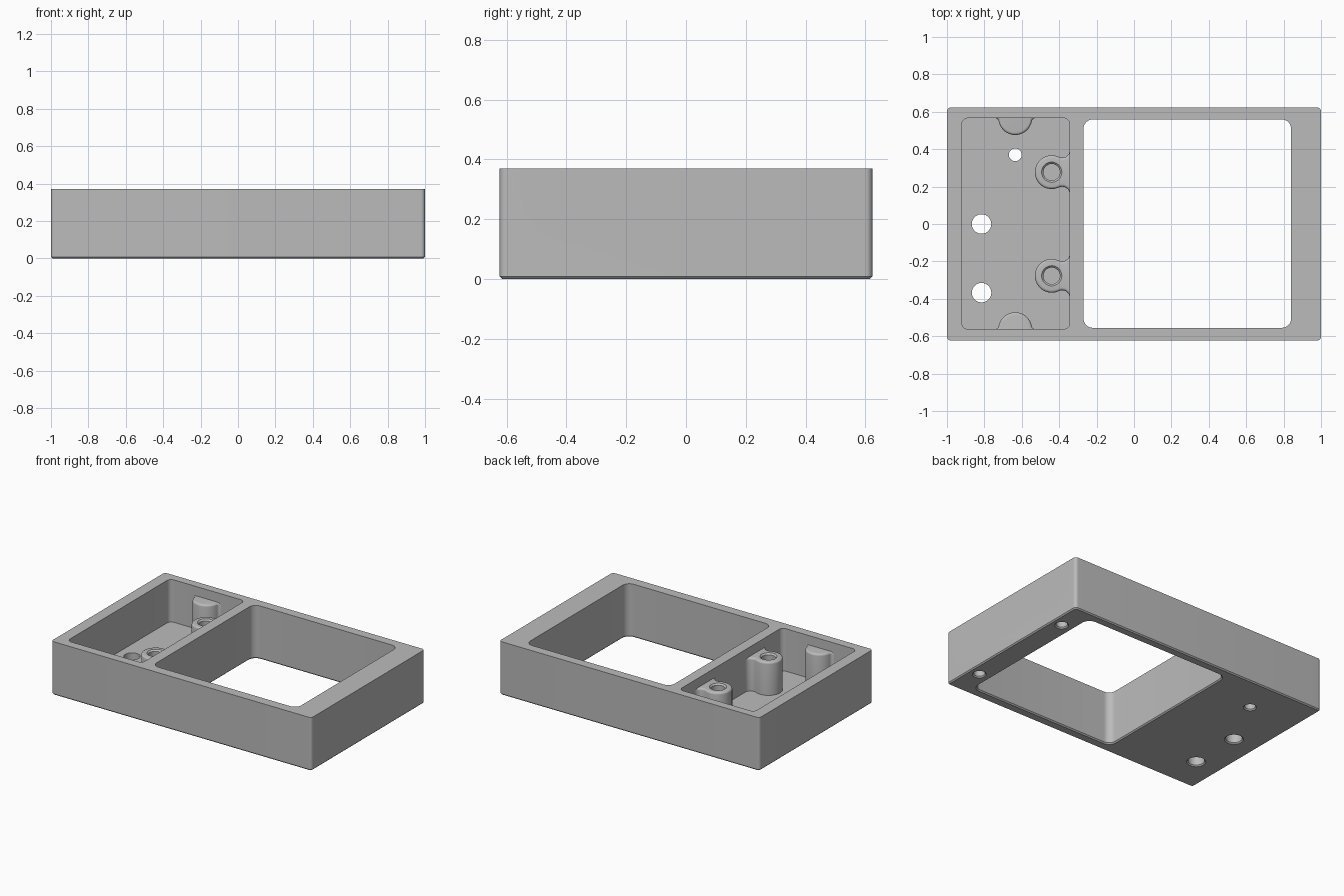
import bpy, bmesh, math
from mathutils import Vector

if "Cube" in bpy.data.objects:
    bpy.data.objects.remove(bpy.data.objects["Cube"])

HEIGHT = 0.37
FLOOR = 0.075
POST_TOP = 0.305

grey = bpy.data.materials.new("plain grey")
grey.use_nodes = True
colour = (0.5, 0.5, 0.5, 1)
grey.diffuse_color = colour
grey.node_tree.nodes["Principled BSDF"].inputs["Base Color"].default_value = colour


def finish(name, bm):
    bmesh.ops.remove_doubles(bm, verts=bm.verts, dist=1e-5)
    bmesh.ops.recalc_face_normals(bm, faces=bm.faces)
    mesh = bpy.data.meshes.new(name)
    bm.to_mesh(mesh)
    bm.free()
    mesh.materials.append(grey)
    obj = bpy.data.objects.new(name, mesh)
    bpy.context.collection.objects.link(obj)
    return obj


def rounded_block(name, x, y, hx, hy, r, levels):
    """Loft a rounded rectangle through levels of (height, outward growth)."""
    bm = bmesh.new()
    rings = []
    for z, grow in levels:
        ring = []
        for quarter, (sx, sy) in enumerate([(1, 1), (-1, 1), (-1, -1), (1, -1)]):
            for i in range(13):
                a = (quarter + i / 12) * math.pi / 2
                ring.append(bm.verts.new((x + sx * (hx - r) + (r + grow) * math.cos(a),
                                          y + sy * (hy - r) + (r + grow) * math.sin(a), z)))
        rings.append(ring)
    bm.faces.new(rings[0])
    bm.faces.new(rings[-1])
    for low, high in zip(rings, rings[1:]):
        for i in range(len(low)):
            j = (i + 1) % len(low)
            bm.faces.new((low[i], low[j], high[j], high[i]))
    return finish(name, bm)


def hole(x, y, r, levels):
    return rounded_block("hole_cutter", x, y, r, r, r, levels)


def cut(obj, cutters):
    for cutter in cutters:
        cutter.hide_render = True
        mod = obj.modifiers.new("cut", "BOOLEAN")
        mod.operation = "DIFFERENCE"
        mod.solver = "EXACT"
        mod.object = cutter
        bpy.context.view_layer.objects.active = obj
        bpy.ops.object.modifier_apply(modifier=mod.name)
        bpy.data.objects.remove(cutter)


def smooth(obj):
    bpy.ops.object.select_all(action="DESELECT")
    obj.select_set(True)
    bpy.context.view_layer.objects.active = obj
    bpy.ops.object.shade_smooth_by_angle(angle=math.radians(28))


def scoop_cutter():
    """Hull of balls: a finger scoop with a soft edge, open at the top."""
    bm = bmesh.new()
    for y in (-0.365, 0.365):
        for z in (0.32, 0.8):
            ball = bmesh.ops.create_uvsphere(bm, u_segments=96, v_segments=48, radius=0.278)
            bmesh.ops.translate(bm, verts=ball["verts"], vec=(1.203, y, z))
    hull = bmesh.ops.convex_hull(bm, input=bm.verts)
    inside = {v for v in hull["geom_interior"] if isinstance(v, bmesh.types.BMVert)}
    bmesh.ops.delete(bm, geom=list(inside), context="VERTS")
    return finish("scoop_cutter", bm)


def post(name, x, y, wall_dir, reach, fillet, r=0.09):
    """Round post blended into a wall that lies at distance reach along wall_dir."""
    side = math.sqrt((r + fillet) ** 2 - (reach - fillet) ** 2)
    start = math.atan2(side, reach - fillet)
    half = [(reach + 0.02, side)]
    for i in range(9):
        a = start * i / 8
        half.append((reach - fillet + fillet * math.cos(a),
                     side - fillet * math.sin(a)))
    # The blend arc runs from the wall to its tangent point on the post
    half[1:] = [(reach - fillet + fillet * math.cos(-(math.pi - start) * i / 8),
                 side + fillet * math.sin(-(math.pi - start) * i / 8)) for i in range(9)]
    for i in range(1, 25):
        a = start + (math.pi - start) * i / 24
        half.append((r * math.cos(a), r * math.sin(a)))
    outline = half + [(u, -v) for u, v in half[-2::-1]]
    along = Vector(wall_dir)
    across = Vector((-along.y, along.x))
    bm = bmesh.new()
    verts = []
    for u, v in outline:
        p = Vector((x, y)) + along * u + across * v
        verts.append(bm.verts.new((p.x, p.y, FLOOR - 0.01)))
    face = bm.faces.new(verts)
    top = bmesh.ops.extrude_face_region(bm, geom=[face])["geom"]
    bmesh.ops.translate(bm, verts=[v for v in top if isinstance(v, bmesh.types.BMVert)],
                        vec=(0, 0, POST_TOP - FLOOR + 0.01))
    rim = [e for e in bm.edges if all(v.co.z > POST_TOP - 0.001 for v in e.verts)]
    bmesh.ops.bevel(bm, geom=rim, offset=0.014, segments=4, profile=0.5, affect="EDGES")
    return finish(name, bm)


# Frame body with chamfered bottom edge
body = rounded_block("frame_body", 0, 0, 1, 0.623, 0.022,
                     [(0, -0.008), (0.008, 0), (HEIGHT, 0)])
through = [(-0.01, 0.018), (0.008, 0), (0.5, 0)]
blind = [(-0.01, 0.018), (0.008, 0), (0.08, 0)]
cutters = [
    rounded_block("window_cutter", 0.285, 0.002, 0.555, 0.557, 0.05, through),
    rounded_block("pocket_cutter", -0.632, 0.002, 0.288, 0.564, 0.032,
                  [(FLOOR, 0), (0.5, 0)]),
    scoop_cutter(),
    hole(-0.815, 0, 0.052, through),
    hole(-0.815, -0.367, 0.052, through),
    hole(-0.635, 0.37, 0.034, through),
]
# Blind holes under the scoop end
cutters += [hole(0.925, y, 0.036, blind) for y in (-0.4, 0.4)]
cut(body, cutters)
smooth(body)

# Screw posts on the dividing wall and half-round posts on the long walls
for label, s in (("back", 1), ("front", -1)):
    screw_post = post(label + "_screw_post", -0.44, 0.277 * s, (1, 0), 0.096, 0.04)
    cut(screw_post, [hole(-0.44, 0.277 * s, 0.044,
                          [(POST_TOP - 0.2, 0), (POST_TOP - 0.01, 0), (POST_TOP + 0.01, 0.02)])])
    smooth(screw_post)
    smooth(post(label + "_wall_post", -0.635, 0.002 + 0.564 * s, (0, s), 0, 0.02))
